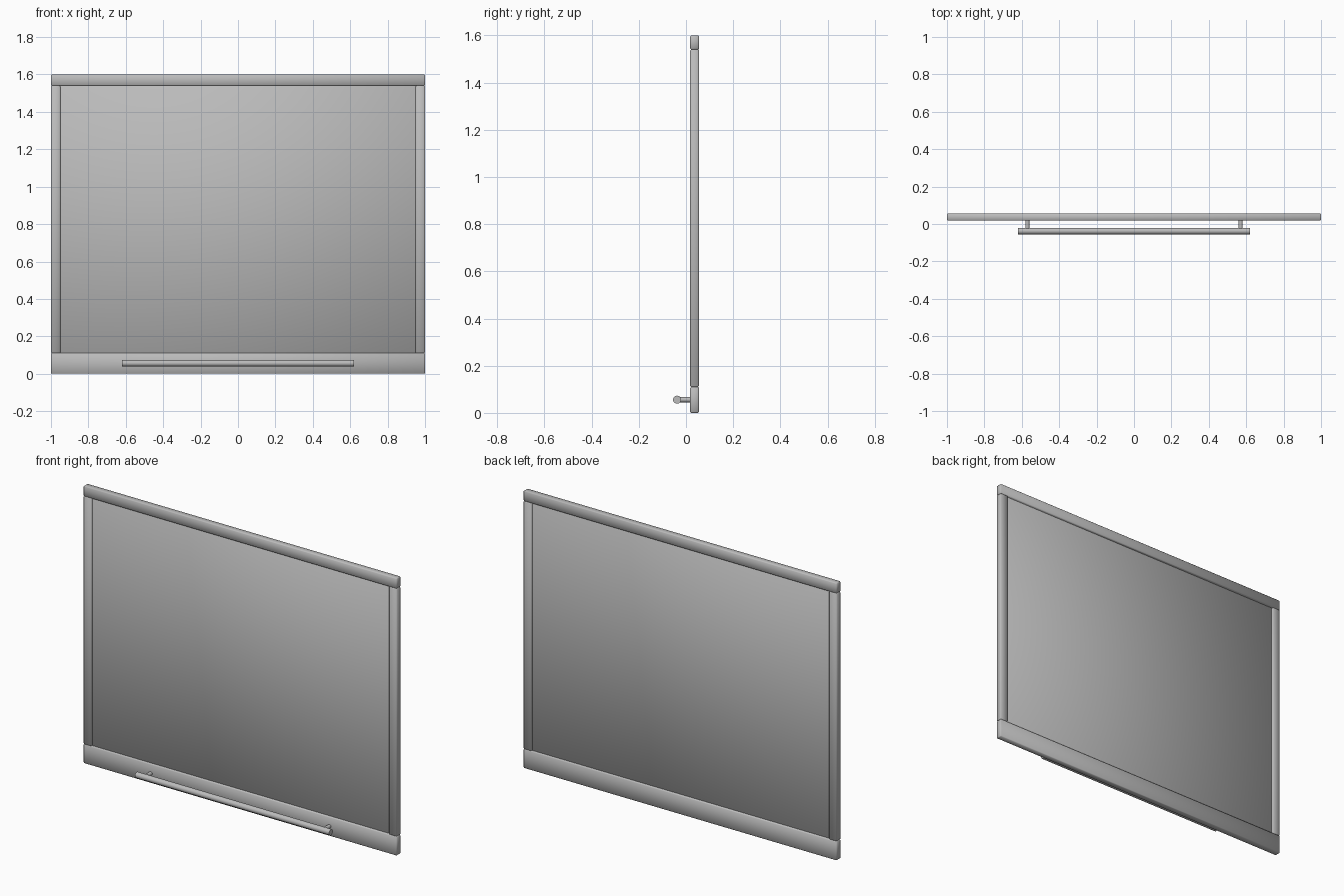
import bpy
import math

cube = bpy.data.objects.get("Cube")
if cube:
    bpy.data.objects.remove(cube, do_unlink=True)

# One brushed metal grey for the whole door
grey = bpy.data.materials.new("metal_grey")
grey.use_nodes = True
colour = (0.5, 0.5, 0.5, 1)
grey.diffuse_color = colour
grey.node_tree.nodes["Principled BSDF"].inputs["Base Color"].default_value = colour


def box(name, low, high, chamfer):
    """Chamfered box between two corners, softly shaded."""
    centre = [(a + b) / 2 for a, b in zip(low, high)]
    bpy.ops.mesh.primitive_cube_add(size=1, location=centre)
    obj = bpy.context.object
    obj.name = name
    obj.scale = [b - a for a, b in zip(low, high)]
    bpy.ops.object.transform_apply(location=False, rotation=False, scale=True)
    bevel = obj.modifiers.new("chamfer", 'BEVEL')
    bevel.width = chamfer
    bevel.segments = 1
    obj.data.materials.append(grey)
    bpy.ops.object.shade_smooth()
    return obj


def rod(name, radius, length, location, rotation):
    bpy.ops.mesh.primitive_cylinder_add(vertices=24, radius=radius, depth=length,
                                        location=location, rotation=rotation)
    obj = bpy.context.object
    obj.name = name
    obj.data.materials.append(grey)
    bpy.ops.object.shade_smooth_by_angle(angle=math.radians(40))
    return obj


front, back = 0.018, 0.055
bottom_top, rail_base, height = 0.11, 1.54, 1.6
jamb = 0.95

# Frame rails
box("bottom_rail", (-1, front, 0), (1, back, bottom_top), 0.004)
box("top_rail", (-1, front, rail_base), (1, back, height), 0.004)

# Side stiles
for side, sign in (("left", 1), ("right", -1)):
    xs = sorted((sign * jamb, sign))
    box(side + "_stile", (xs[0], front, bottom_top), (xs[1], back, rail_base), 0.004)

# Recessed pane, tucked into the frame
box("pane", (-jamb - 0.01, 0.031, bottom_top - 0.01),
    (jamb + 0.01, 0.042, rail_base + 0.01), 0.002)

# Pull bar on two standoffs
bar_y, bar_z = -0.038, 0.056
rod("handle_bar", 0.017, 1.24, (0, bar_y, bar_z), (0, math.pi / 2, 0))
for side, sign in (("left", 1), ("right", -1)):
    rod(side + "_handle_post", 0.011, front - bar_y + 0.005,
        (sign * 0.57, (front + bar_y + 0.005) / 2, bar_z), (math.pi / 2, 0, 0))
